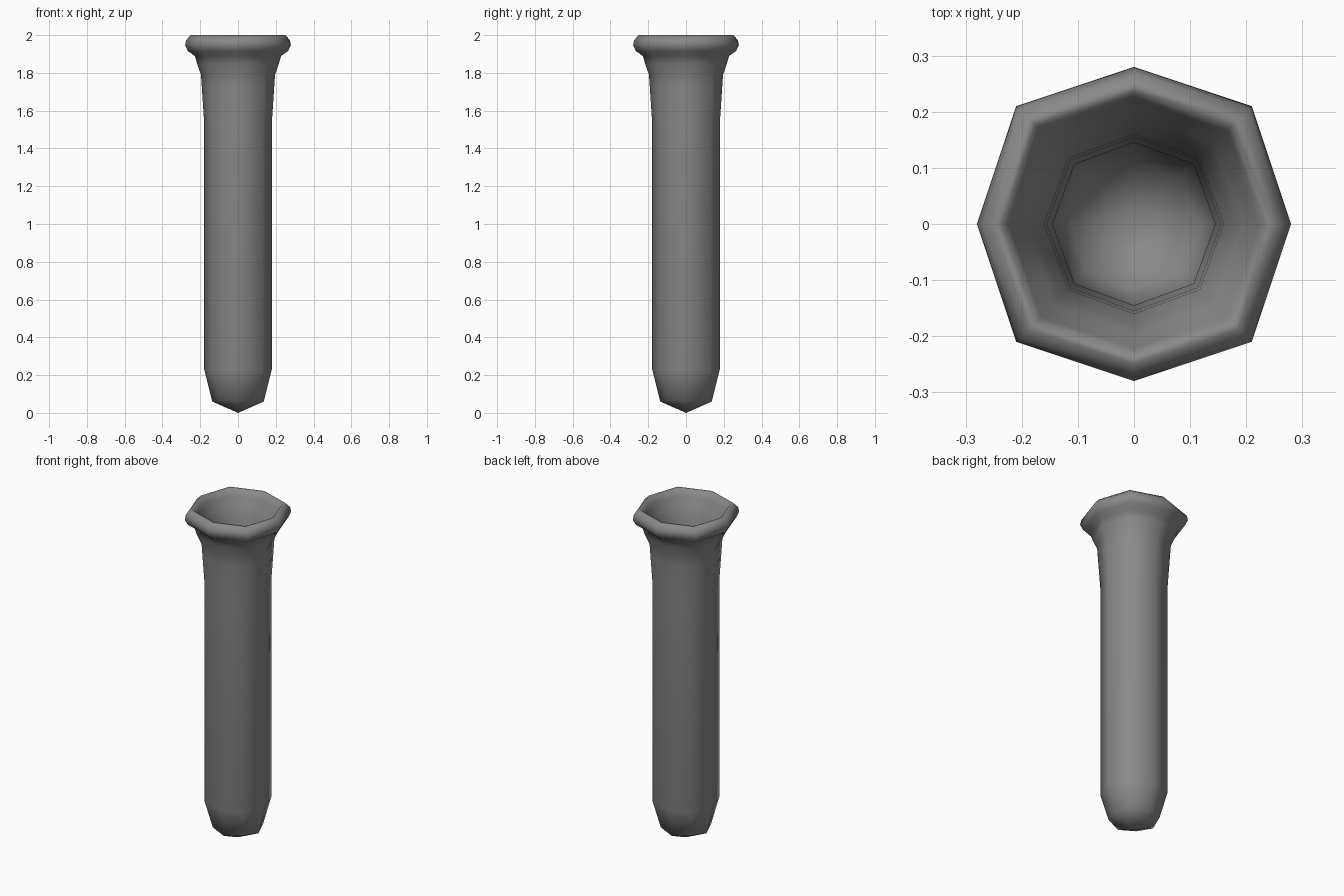
import bpy, bmesh, math

cube = bpy.data.objects.get("Cube")
if cube:
    bpy.data.objects.remove(cube, do_unlink=True)

# Plain grey material
grey = bpy.data.materials.new("mid_grey")
grey.use_nodes = True
grey.diffuse_color = (0.25, 0.25, 0.25, 1)
grey.node_tree.nodes["Principled BSDF"].inputs["Base Color"].default_value = (0.25, 0.25, 0.25, 1)

SIDES = 8
# Cross-section as (radius, height): outer tip, wall, flared lip
outer = [(0.136, 0.06), (0.179, 0.23), (0.179, 1.535), (0.192, 1.73), (0.196, 1.79),
         (0.217, 1.85), (0.228, 1.89), (0.265, 1.915), (0.28, 1.947), (0.274, 1.975), (0.25, 2.0)]
# Inner lip, funnel, bore and floor
inner = [(0.235, 1.997), (0.222, 1.96), (0.195, 1.91), (0.18, 1.86), (0.16, 1.79),
         (0.155, 1.73), (0.145, 1.535), (0.145, 0.25), (0.116, 0.1)]


def ring(bm, radius, height):
    """Octagonal ring whose diagonal corners reach slightly further out."""
    verts = []
    for i in range(SIDES):
        angle = math.tau * i / SIDES
        diagonal = i % 2
        r = radius * (1 + diagonal * (0.035 + 0.025 * (radius > 0.2)))
        z = height + (0.012 if diagonal and height < 0.2 else 0)
        verts.append(bm.verts.new((r * math.cos(angle), r * math.sin(angle), z)))
    return verts


def cap(bm, verts, height):
    """Close a ring with a fan to a central point."""
    tip = bm.verts.new((0, 0, height))
    for i in range(SIDES):
        bm.faces.new((verts[i], verts[(i + 1) % SIDES], tip))


# Hollow tube with rounded tip and flared mouth
bm = bmesh.new()
rings = [ring(bm, r, z) for r, z in outer + inner]
for a, b in zip(rings, rings[1:]):
    for i in range(SIDES):
        j = (i + 1) % SIDES
        bm.faces.new((a[i], a[j], b[j], b[i]))
cap(bm, rings[0], 0.0)
cap(bm, rings[-1], 0.045)
bmesh.ops.recalc_face_normals(bm, faces=bm.faces[:])
for face in bm.faces:
    face.smooth = True

mesh = bpy.data.meshes.new("test_tube")
bm.to_mesh(mesh)
bm.free()
mesh.materials.append(grey)
tube = bpy.data.objects.new("test_tube", mesh)
bpy.context.collection.objects.link(tube)
